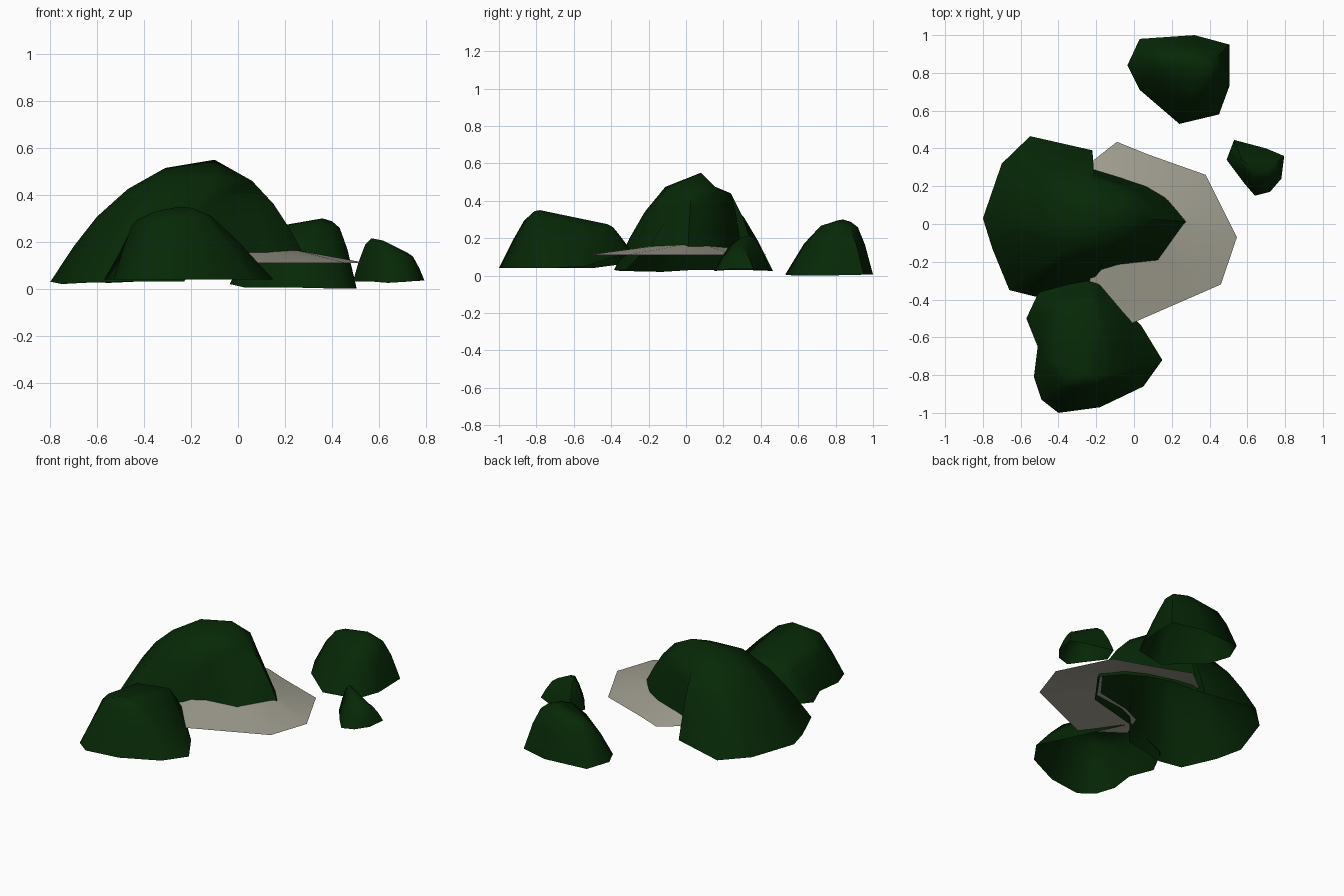
import bpy
import bmesh
import math
from mathutils import Vector

default = bpy.data.objects.get("Cube")
if default:
    bpy.data.objects.remove(default, do_unlink=True)


def make_material(name, rgb):
    mat = bpy.data.materials.new(name)
    mat.use_nodes = True
    colour = (*rgb, 1)
    mat.diffuse_color = colour
    bsdf = next(n for n in mat.node_tree.nodes if n.type == "BSDF_PRINCIPLED")
    bsdf.inputs["Base Color"].default_value = colour
    bsdf.inputs["Roughness"].default_value = 0.9
    return mat


dark_green = make_material("dark green", (0.002, 0.021, 0.002))
pale_stone = make_material("pale stone", (0.35, 0.34, 0.275))


def loft(name, rings, mat, closed):
    """Join matching rings of points with quads, leaving the underside open."""
    bm = bmesh.new()
    rows = [[bm.verts.new(p) for p in ring] for ring in rings]
    count = len(rows[0])
    for low, high in zip(rows, rows[1:]):
        for i in range(count if closed else count - 1):
            j = (i + 1) % count
            bm.faces.new((low[i], low[j], high[j], high[i]))
    bmesh.ops.remove_doubles(bm, verts=bm.verts, dist=0.001)
    mesh = bpy.data.meshes.new(name)
    bm.to_mesh(mesh)
    bm.free()
    mesh.materials.append(mat)
    obj = bpy.data.objects.new(name, mesh)
    bpy.context.collection.objects.link(obj)
    bpy.ops.object.select_all(action="DESELECT")
    bpy.context.view_layer.objects.active = obj
    obj.select_set(True)
    bpy.ops.object.shade_smooth_by_angle(angle=math.radians(60))


def mound(name, sides, profile, summits):
    """Hollow hill: rim points climb to their crest point, then to the nearest summit."""
    pairs = [(Vector(p), Vector(crest)) for crest, rim in sides for p in rim]
    rings = []
    for inward, rise in profile:
        rings.append([
            (*p.xy.lerp(t.xy, inward), p.z + (t.z - p.z) * rise)
            for p, t in pairs
        ])
    tops = [Vector(s) for s in summits]
    rings.append([min(tops, key=lambda s: (s - t).length) for _, t in pairs])
    loft(name, rings, dark_green, True)


# Large hill, broad on top, with its narrow end rising from the stone ledge
mound(
    "main_hill",
    [((-.47, 0, .425), [(-.8, .03, .03), (-.75, -.13, .02)]),
     ((-.33, -.11, .475), [(-.66, -.35, .025), (-.52, -.385, .03)]),
     ((-.1, -.1, .47), [(-.23, -.32, .03), (-.18, -.255, .1)]),
     ((.06, .03, .46), [(.13, -.205, .13), (.29, .01, .13), (.19, .13, .13)]),
     ((-.03, .17, .46), [(.07, .2, .13), (-.08, .25, .13)]),
     ((-.21, .24, .44), [(-.24, .3, .1), (-.22, .39, .04)]),
     ((-.41, .21, .43), [(-.55, .465, .025), (-.7, .32, .03)])],
    [(0, 0), (.3, .38), (.6, .7), (1, 1)],
    [(-.31, .06, .515), (-.1, .08, .55)],
)

# Front hill
mound(
    "front_hill",
    [((-.43, -.72, .295), [(-.51, -.65, .04), (-.53, -.81, .04)]),
     ((-.35, -.82, .33), [(-.49, -.93, .04), (-.4, -1, .04)]),
     ((-.2, -.81, .345), [(-.18, -.97, .04), (.05, -.86, .04), (.15, -.72, .04)]),
     ((-.22, -.42, .275), [(.04, -.54, .05), (-.18, -.32, .12), (-.25, -.3, .14)]),
     ((-.41, -.45, .265), [(-.5, -.35, .06), (-.57, -.5, .04)])],
    [(0, 0), (.4, .5), (.75, .88), (1, 1)],
    [(-.25, -.78, .35)],
)

# Back hill
mound(
    "back_hill",
    [((.16, .88, .265), [(-.035, .84, .02), (.03, .71, .005)]),
     ((.35, .81, .295), [(.24, .53, .005), (.45, .58, 0)]),
     ((.4, .84, .288), [(.505, .73, 0), (.505, .95, .005)]),
     ((.32, .88, .288), [(.32, 1, .005)]),
     ((.16, .88, .265), [(.03, .98, .01)])],
    [(0, 0), (.36, .57), (.68, .9), (1, 1)],
    [(.36, .84, .3)],
)

# Small hill
mound(
    "small_hill",
    [((.57, .34, .215), [(.49, .34, .03)]),
     ((.62, .3, .205), [(.58, .22, .03), (.64, .15, .025)]),
     ((.72, .29, .155), [(.72, .17, .03), (.78, .24, .035),
                         (.795, .36, .035), (.7, .4, .03)]),
     ((.57, .34, .215), [(.53, .445, .03)])],
    [(0, 0), (.3, .45), (.65, .85), (1, 1)],
    [(.63, .31, .197)],
)

# Crescent ledge wrapping the narrow end of the large hill
ledge_outer = [(-.25, -.36), (-.01, -.525), (.46, -.32), (.545, -.07),
               (.38, .26), (.07, .37), (-.09, .435), (-.25, .31)]
ledge_inner = [(-.22, -.24, .14), (-.1, -.2, .155), (.12, -.16, .16), (.24, 0, .167),
               (.16, .1, .165), (.04, .17, .16), (-.1, .22, .155), (-.23, .27, .14)]
loft("stone_ledge", [[(x, y, .11) for x, y in ledge_outer], ledge_inner],
     pale_stone, False)
